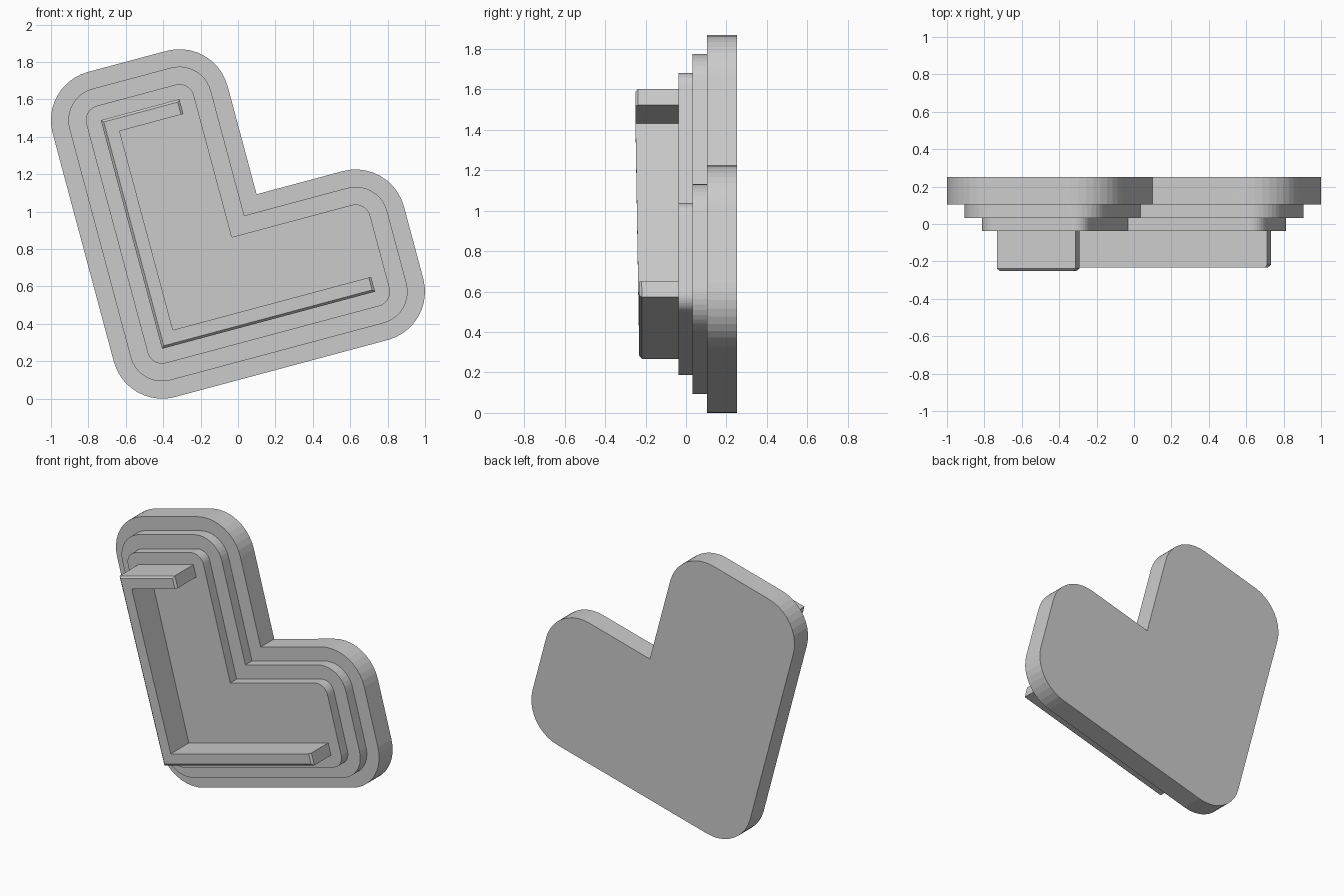
import bpy, bmesh
from math import sin, cos, radians

cube = bpy.data.objects.get("Cube")
if cube:
    bpy.data.objects.remove(cube, do_unlink=True)

grey = bpy.data.materials.new("light_grey")
grey.use_nodes = True
colour = (0.6, 0.6, 0.6, 1)
grey.diffuse_color = colour
grey.node_tree.nodes["Principled BSDF"].inputs["Base Color"].default_value = colour

TILT = radians(15)
ORIGIN_X, ORIGIN_Z = -0.406, 0.267
LONG, TALL = 1.179, 1.265      # lengths of the two arms
ARM_U, ARM_V = 0.435, 0.4      # arm widths
THICK = 0.082                  # rim thickness


def place(u, v, y):
    """Tilted L coordinates to world coordinates."""
    return (ORIGIN_X + u * cos(TILT) - v * sin(TILT), y,
            ORIGIN_Z + u * sin(TILT) + v * cos(TILT))


def rounded_l(r, steps=10):
    """L outline grown outward by r: round outer corners, sharp inner corner."""
    corners = [(0, 0, 180), (LONG, 0, 270), (LONG, ARM_V, 0),
               (ARM_U, ARM_V, None), (ARM_U, TALL, 0), (0, TALL, 90)]
    pts = []
    for u, v, start in corners:
        if start is None:
            pts.append((u + r, v + r))
            continue
        for i in range(steps + 1):
            a = radians(start + 90 * i / steps)
            pts.append((u + r * cos(a), v + r * sin(a)))
    return pts


def prism(name, outline, front, back, bevel_sides=(), bevel=0.013):
    """Extrude an outline; front is a function of v, listed front edges are chamfered."""
    bm = bmesh.new()
    n = len(outline)
    fr = [bm.verts.new(place(u, v, front(v))) for u, v in outline]
    bk = [bm.verts.new(place(u, v, back)) for u, v in outline]
    bm.faces.new(fr)
    bm.faces.new(bk[::-1])
    for i in range(n):
        j = (i + 1) % n
        bm.faces.new((fr[i], bk[i], bk[j], fr[j]))
    if bevel_sides:
        edges = [bm.edges.get((fr[i], fr[(i + 1) % n])) for i in bevel_sides]
        bmesh.ops.bevel(bm, geom=edges, offset=bevel, segments=1, affect='EDGES')
    bmesh.ops.recalc_face_normals(bm, faces=bm.faces)
    mesh = bpy.data.meshes.new(name)
    bm.to_mesh(mesh)
    bm.free()
    mesh.materials.append(grey)
    obj = bpy.data.objects.new(name, mesh)
    bpy.context.collection.objects.link(obj)


# Three stepped plates, back to front
for name, r, front, back in (("back_plate", 0.267, 0.104, 0.251),
                             ("middle_plate", 0.174, 0.032, 0.104),
                             ("front_plate", 0.08, -0.037, 0.032)):
    prism(name, rounded_l(r), lambda v, y=front: y, back)

# Raised rim with a sloping front and chamfered outer edges
rim = [(0, 0), (LONG, 0), (LONG, THICK), (THICK, THICK),
       (THICK, TALL - THICK), (ARM_U, TALL - THICK), (ARM_U, TALL), (0, TALL)]
prism("raised_rim", rim, lambda v: -0.231 - 0.02 * v / TALL, -0.037, (0, 1, 5, 6, 7))
